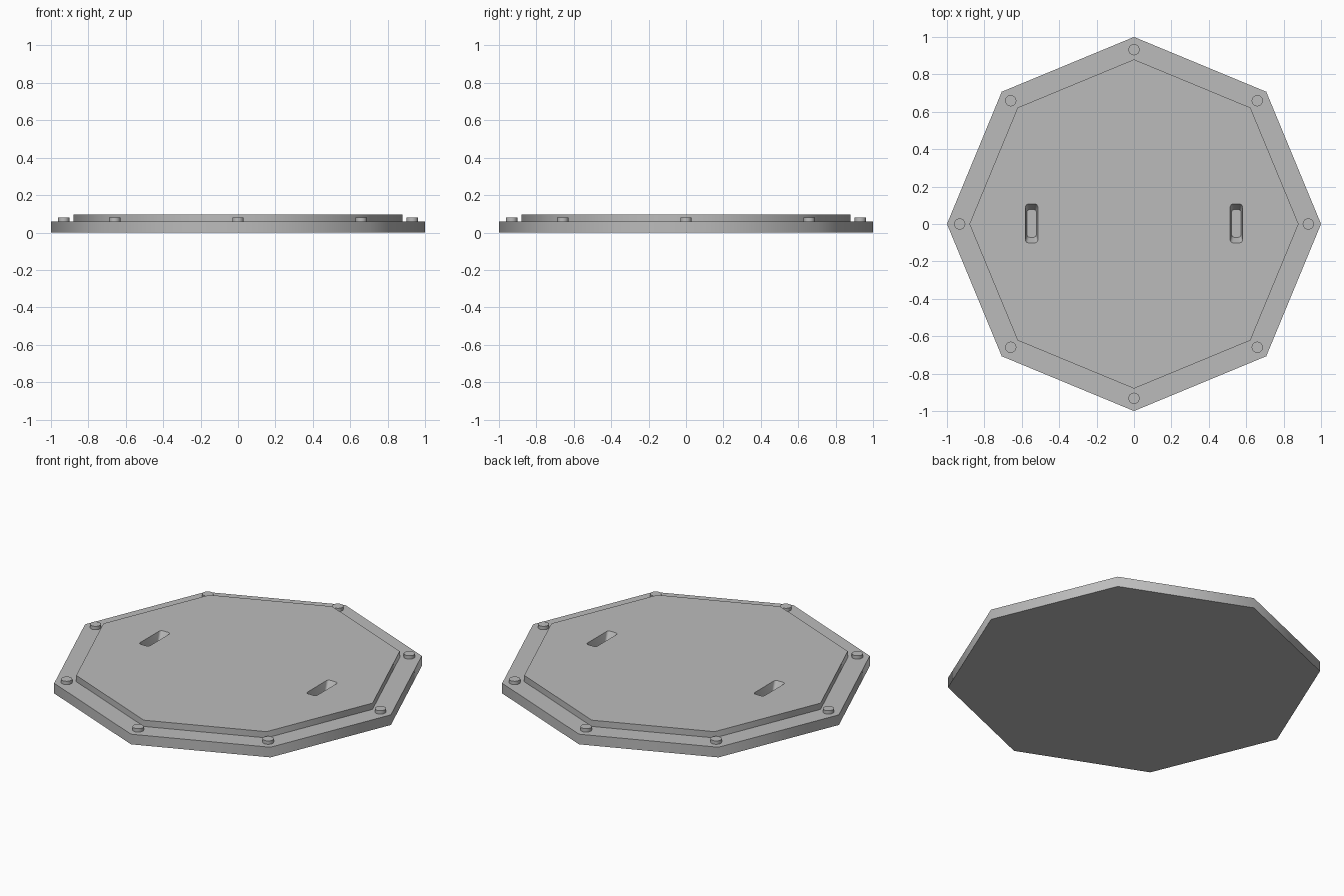
import bpy, bmesh, math

old = bpy.data.objects.get("Cube")
if old:
    bpy.data.objects.remove(old, do_unlink=True)

SIDES = 8
BASE_TOP, PLATE_TOP, BOLT_TOP = 0.06, 0.097, 0.08

grey = bpy.data.materials.new("plain grey")
grey.use_nodes = True
grey.diffuse_color = (0.5, 0.5, 0.5, 1)
grey.node_tree.nodes["Principled BSDF"].inputs["Base Color"].default_value = grey.diffuse_color


def ring(radius, z, count):
    return [(radius * math.cos(2 * math.pi * i / count),
             radius * math.sin(2 * math.pi * i / count), z) for i in range(count)]


def rounded_rect(hx, hy, r, z, steps=4):
    """Outline of a rectangle with rounded corners."""
    pts = []
    for q, (sx, sy) in enumerate([(1, 1), (-1, 1), (-1, -1), (1, -1)]):
        for s in range(steps + 1):
            a = math.pi / 2 * (q + s / steps)
            pts.append((sx * (hx - r) + r * math.cos(a), sy * (hy - r) + r * math.sin(a), z))
    return pts


def loft(name, outlines, location=(0, 0, 0)):
    """Closed solid through a stack of outlines, bottom to top."""
    bm = bmesh.new()
    loops = [[bm.verts.new(p) for p in o] for o in outlines]
    for lo, hi in zip(loops, loops[1:]):
        n = len(lo)
        for i in range(n):
            j = (i + 1) % n
            bm.faces.new((lo[i], lo[j], hi[j], hi[i]))
    bm.faces.new(loops[0][::-1])
    bm.faces.new(loops[-1])
    bmesh.ops.recalc_face_normals(bm, faces=bm.faces)
    mesh = bpy.data.meshes.new(name)
    bm.to_mesh(mesh)
    bm.free()
    mesh.materials.append(grey)
    obj = bpy.data.objects.new(name, mesh)
    obj.location = location
    bpy.context.collection.objects.link(obj)
    return obj


def activate(obj):
    bpy.ops.object.select_all(action='DESELECT')
    obj.select_set(True)
    bpy.context.view_layer.objects.active = obj


def smooth(obj):
    activate(obj)
    bpy.ops.object.shade_smooth_by_angle(angle=math.radians(50))


# Stepped octagonal cover
cover = loft("cover_plate", [ring(1, 0, SIDES), ring(1, BASE_TOP, SIDES),
                             ring(0.88, BASE_TOP, SIDES), ring(0.88, PLATE_TOP, SIDES)])

# Tapered lifting slots cut into the top
for x in (-0.547, 0.547):
    cutter = loft("slot_cutter", [rounded_rect(0.025, 0.074, 0.014, 0.045),
                                  rounded_rect(0.033, 0.104, 0.016, PLATE_TOP),
                                  rounded_rect(0.033, 0.104, 0.016, PLATE_TOP + 0.03)], (x, 0.003, 0))
    cutter.hide_render = True
    activate(cover)
    cut = cover.modifiers.new("slot", 'BOOLEAN')
    cut.operation = 'DIFFERENCE'
    cut.solver = 'EXACT'
    cut.object = cutter
    bpy.context.view_layer.update()
    bpy.ops.object.modifier_apply(modifier=cut.name)
    bpy.data.objects.remove(cutter, do_unlink=True)
smooth(cover)

# One bolt at each corner of the rim
for i, (x, y, z) in enumerate(ring(0.932, 0, SIDES)):
    bolt = loft(f"bolt_{i + 1}", [ring(0.03, BASE_TOP - 0.01, 24), ring(0.03, BOLT_TOP, 24)], (x, y, z))
    smooth(bolt)
